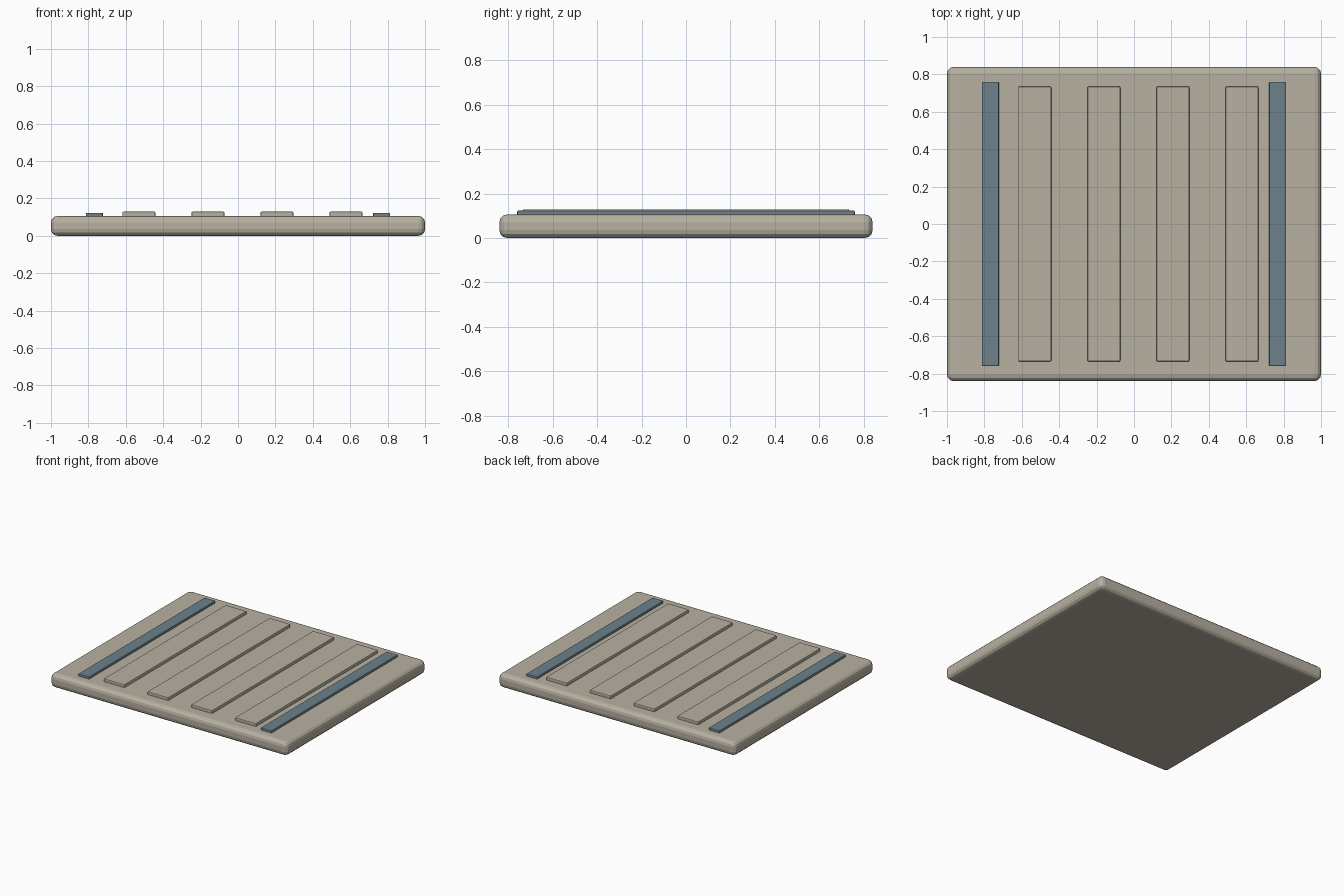
import bpy

if "Cube" in bpy.data.objects:
    bpy.data.objects.remove(bpy.data.objects["Cube"])


def material(name, color):
    m = bpy.data.materials.new(name)
    m.diffuse_color = (*color, 1)
    m.use_nodes = True
    m.node_tree.nodes["Principled BSDF"].inputs["Base Color"].default_value = m.diffuse_color
    return m


def box(name, x, width, depth, z0, z1, bevel, segments, mat):
    """Bevelled box centred on y = 0, spanning z0 to z1."""
    bpy.ops.mesh.primitive_cube_add(size=1, location=(x, 0, (z0 + z1) / 2))
    ob = bpy.context.object
    ob.name = name
    ob.scale = (width, depth, z1 - z0)
    bpy.ops.object.transform_apply(location=False, rotation=False, scale=True)
    mod = ob.modifiers.new("rounded_edges", 'BEVEL')
    mod.width = bevel
    mod.segments = segments
    ob.data.materials.append(mat)
    return ob


tan = material("tan", (0.48, 0.44, 0.36))
blue = material("slate_blue", (0.15, 0.22, 0.26))

# Main slab with rounded rim
box("slab", 0, 2.0, 1.68, 0.0, 0.106, 0.035, 3, tan)

# Four raised ribs, evenly spaced and slightly off centre
for i in range(4):
    box(f"rib_{i + 1}", -0.53 + 0.369 * i, 0.176, 1.47, 0.095, 0.129, 0.006, 2, tan)

# Coloured strips along both sides
for side, x in (("left", -0.768), ("right", 0.768)):
    box(f"{side}_strip", x, 0.092, 1.52, 0.095, 0.123, 0.005, 2, blue)
